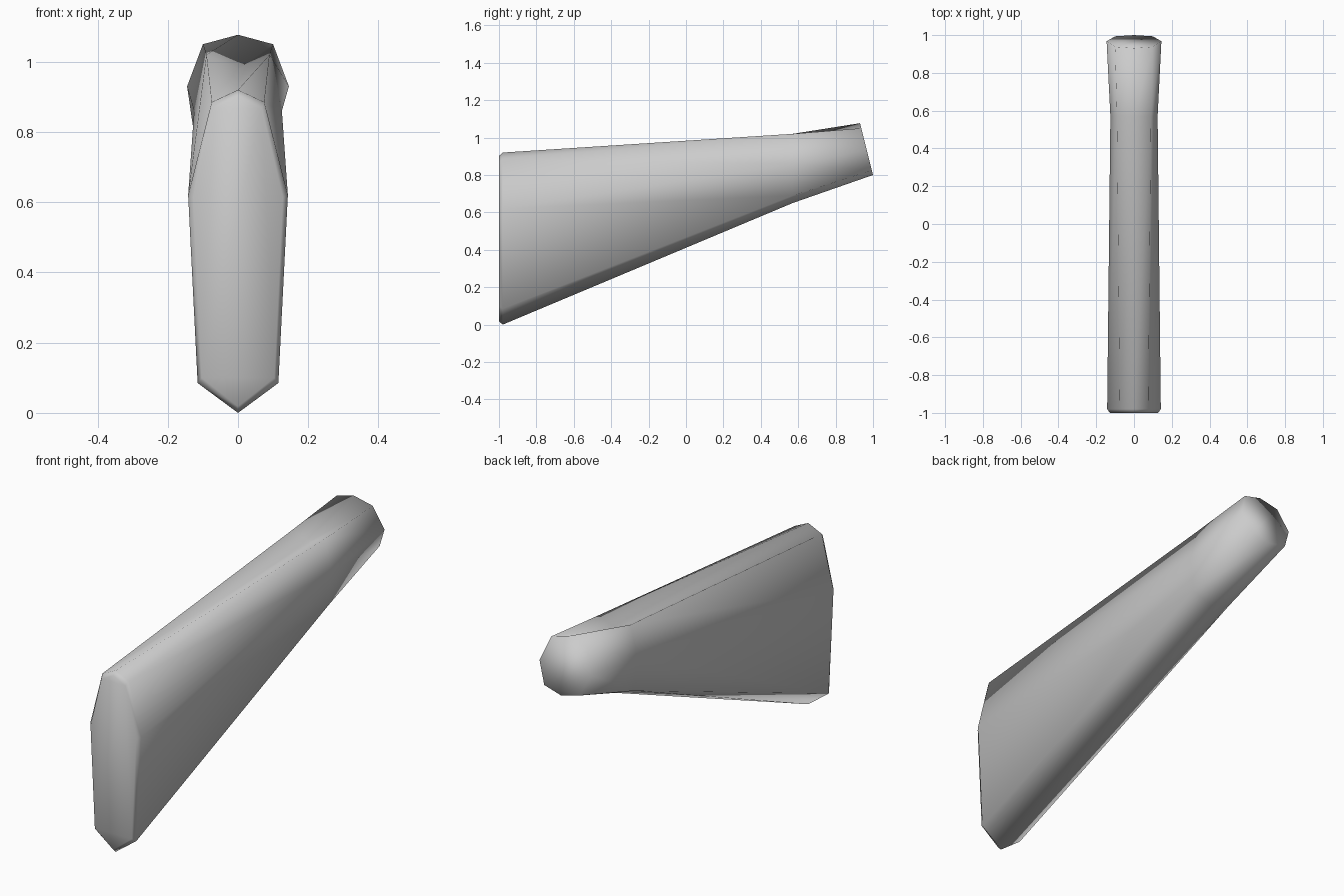
import bpy
import bmesh
from mathutils import Vector

cube = bpy.data.objects.get("Cube")
if cube:
    bpy.data.objects.remove(cube, do_unlink=True)

# Plain grey material
grey = bpy.data.materials.new("plain_grey")
grey.use_nodes = True
colour = (0.6, 0.6, 0.6, 1)
grey.diffuse_color = colour
grey.node_tree.nodes["Principled BSDF"].inputs["Base Color"].default_value = colour


def ring(half, place):
    """Full ring from a half outline (x, z), top centre to bottom centre."""
    mirrored = [(-x, z) for x, z in reversed(half[1:-1])]
    return [Vector((x, place(z), z)) for x, z in half + mirrored]


# Half outlines: deep front end, waist, and slanted rear end
front = [(0, 0.92), (0.075, 0.885), (0.142, 0.62), (0.115, 0.085), (0, 0)]
waist = [(0, 0.98), (0.09, 1.02), (0.125, 0.86), (0.11, 0.69), (0, 0.65)]
rear = [(0, 1.077), (0.1, 1.05), (0.145, 0.93), (0.1, 0.825), (0, 0.8)]

front_inset = [(x * 0.9, 0.46 + (z - 0.46) * 0.96) for x, z in front]
rings = [
    ring(front_inset, lambda z: -1.0),
    ring(front, lambda z: -0.98),
    ring(waist, lambda z: 0.57),
    ring(rear, lambda z: 1.0 - (z - 0.8) * 0.25),
]

# Loft the rings and cap both ends
bm = bmesh.new()
loops = [[bm.verts.new(p) for p in points] for points in rings]
for a, b in zip(loops, loops[1:]):
    for i in range(len(a)):
        j = (i + 1) % len(a)
        bm.faces.new((a[i], a[j], b[j], b[i]))
bm.faces.new(loops[0])
bm.faces.new(loops[-1])
bmesh.ops.recalc_face_normals(bm, faces=bm.faces)
for face in bm.faces:
    face.smooth = True

mesh = bpy.data.meshes.new("tapered_handle")
bm.to_mesh(mesh)
bm.free()
mesh.materials.append(grey)
handle = bpy.data.objects.new("tapered_handle", mesh)
bpy.context.collection.objects.link(handle)
